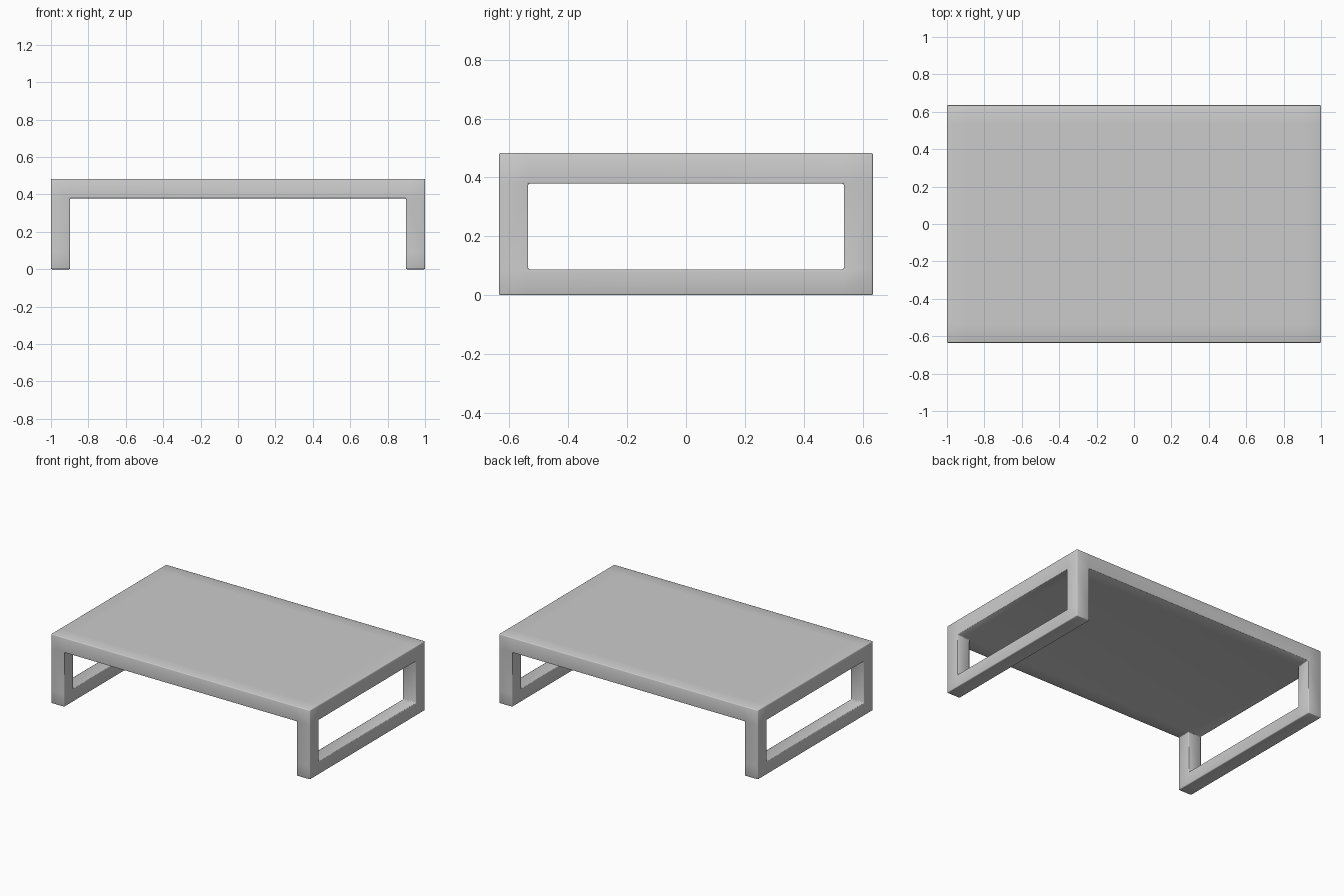
import bpy, bmesh, math

if "Cube" in bpy.data.objects:
    bpy.data.objects.remove(bpy.data.objects["Cube"])

# Grid planes of the table: outer faces and inner faces along each axis
xs = [-1.0, -0.898, 0.898, 1.0]
ys = [-0.635, -0.536, 0.536, 0.635]
zs = [0.0, 0.088, 0.379, 0.483]


def solid(i, j, k):
    """True where the table is filled: top slab, foot rails, corner legs."""
    if not all(0 <= n <= 2 for n in (i, j, k)):
        return False
    return k == 2 or (i != 1 and (k == 0 or j != 1))


# Skin the filled cells into one watertight table
bm = bmesh.new()
verts = {}


def vert(c):
    if c not in verts:
        verts[c] = bm.verts.new((xs[c[0]], ys[c[1]], zs[c[2]]))
    return verts[c]


for i in range(3):
    for j in range(3):
        for k in range(3):
            if not solid(i, j, k):
                continue
            for axis in range(3):
                for side in (0, 1):
                    near = [i, j, k]
                    near[axis] += 1 if side else -1
                    if solid(*near):
                        continue
                    u, v = (axis + 1) % 3, (axis + 2) % 3
                    ring = []
                    for du, dv in ((0, 0), (1, 0), (1, 1), (0, 1)):
                        c = [i, j, k]
                        c[axis] += side
                        c[u] += du
                        c[v] += dv
                        ring.append(vert(tuple(c)))
                    bm.faces.new(ring if side else ring[::-1])

mesh = bpy.data.meshes.new("coffee_table")
bm.to_mesh(mesh)
bm.free()
table = bpy.data.objects.new("coffee_table", mesh)
bpy.context.collection.objects.link(table)
bpy.context.view_layer.objects.active = table
table.select_set(True)

# Slightly eased edges
bevel = table.modifiers.new("eased_edges", 'BEVEL')
bevel.width = 0.005
bevel.segments = 2
bevel.limit_method = 'ANGLE'
bevel.angle_limit = math.radians(40)
bpy.ops.object.modifier_apply(modifier=bevel.name)
bpy.ops.object.shade_smooth_by_angle(angle=math.radians(50))
